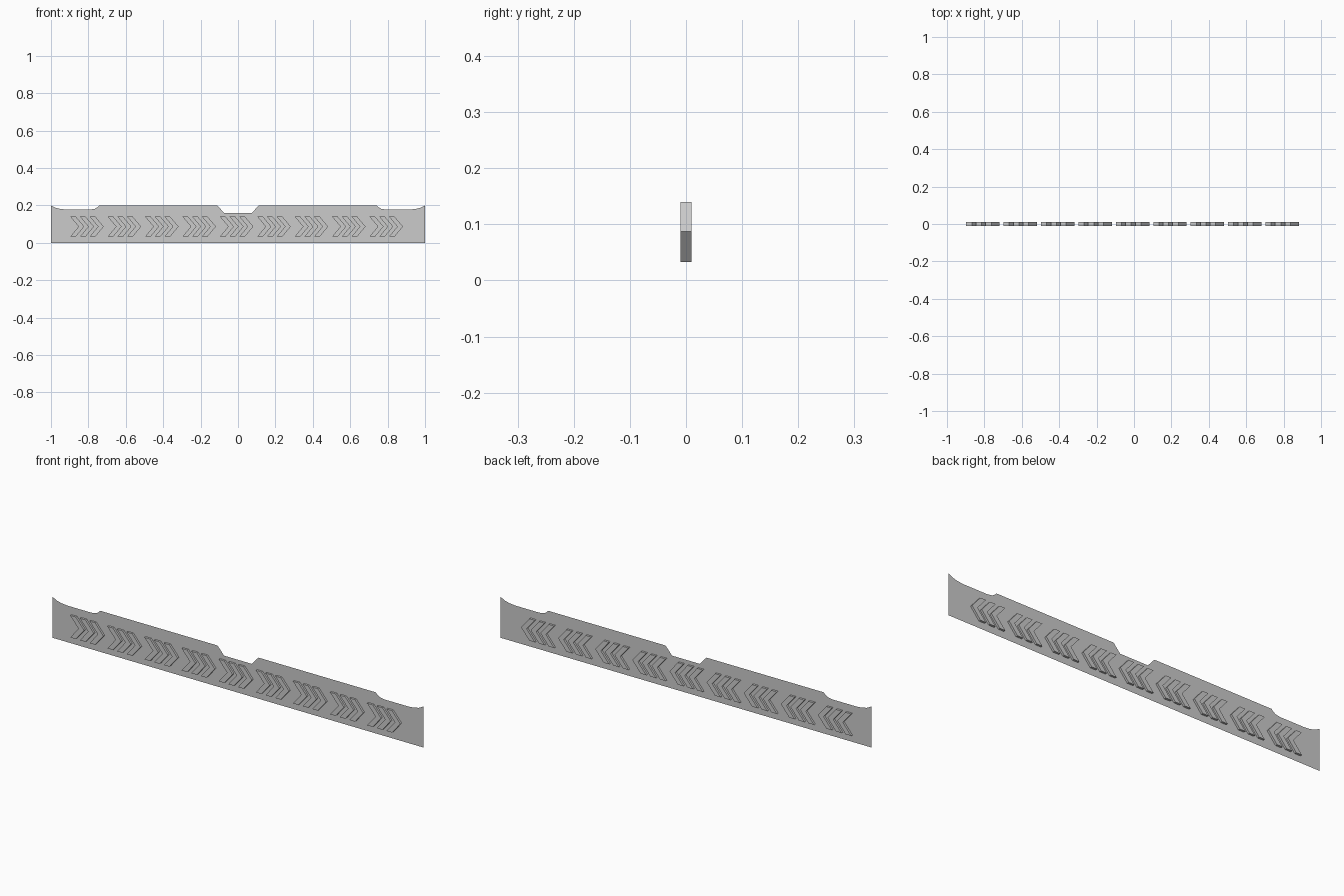
import bpy, bmesh

if "Cube" in bpy.data.objects:
    bpy.data.objects.remove(bpy.data.objects["Cube"])


def make_object(name, bm):
    mesh = bpy.data.meshes.new(name)
    bm.to_mesh(mesh)
    bm.free()
    obj = bpy.data.objects.new(name, mesh)
    bpy.context.collection.objects.link(obj)
    return obj


# Thin sign plate: right half of the top edge, mirrored to the left
top_half = [(1, 0.2), (0.975, 0.187), (0.95, 0.181), (0.92, 0.178), (0.79, 0.178),
            (0.765, 0.182), (0.752, 0.19), (0.742, 0.2), (0.11, 0.2), (0.075, 0.16)]
outline = [(-1, 0), (1, 0)] + top_half + [(-x, z) for x, z in reversed(top_half)]
bm = bmesh.new()
bm.faces.new([bm.verts.new((x, 0, z)) for x, z in outline])
make_object("plate", bm)

# Raised chevrons: nine groups of three, passing through the plate
chevron = [(0, 0.14), (0.03, 0.14), (0.075, 0.087), (0.03, 0.033), (0, 0.033), (0.045, 0.087)]
bm = bmesh.new()
for group in range(9):
    for step in range(3):
        x0 = -0.897 + group * 0.2 + step * 0.052
        face = bm.faces.new([bm.verts.new((x0 + x, -0.01, z)) for x, z in chevron])
        ext = bmesh.ops.extrude_face_region(bm, geom=[face], use_keep_orig=True)
        moved = [g for g in ext["geom"] if isinstance(g, bmesh.types.BMVert)]
        bmesh.ops.translate(bm, verts=moved, vec=(0, 0.02, 0))
bmesh.ops.recalc_face_normals(bm, faces=bm.faces)
make_object("chevrons", bm)
